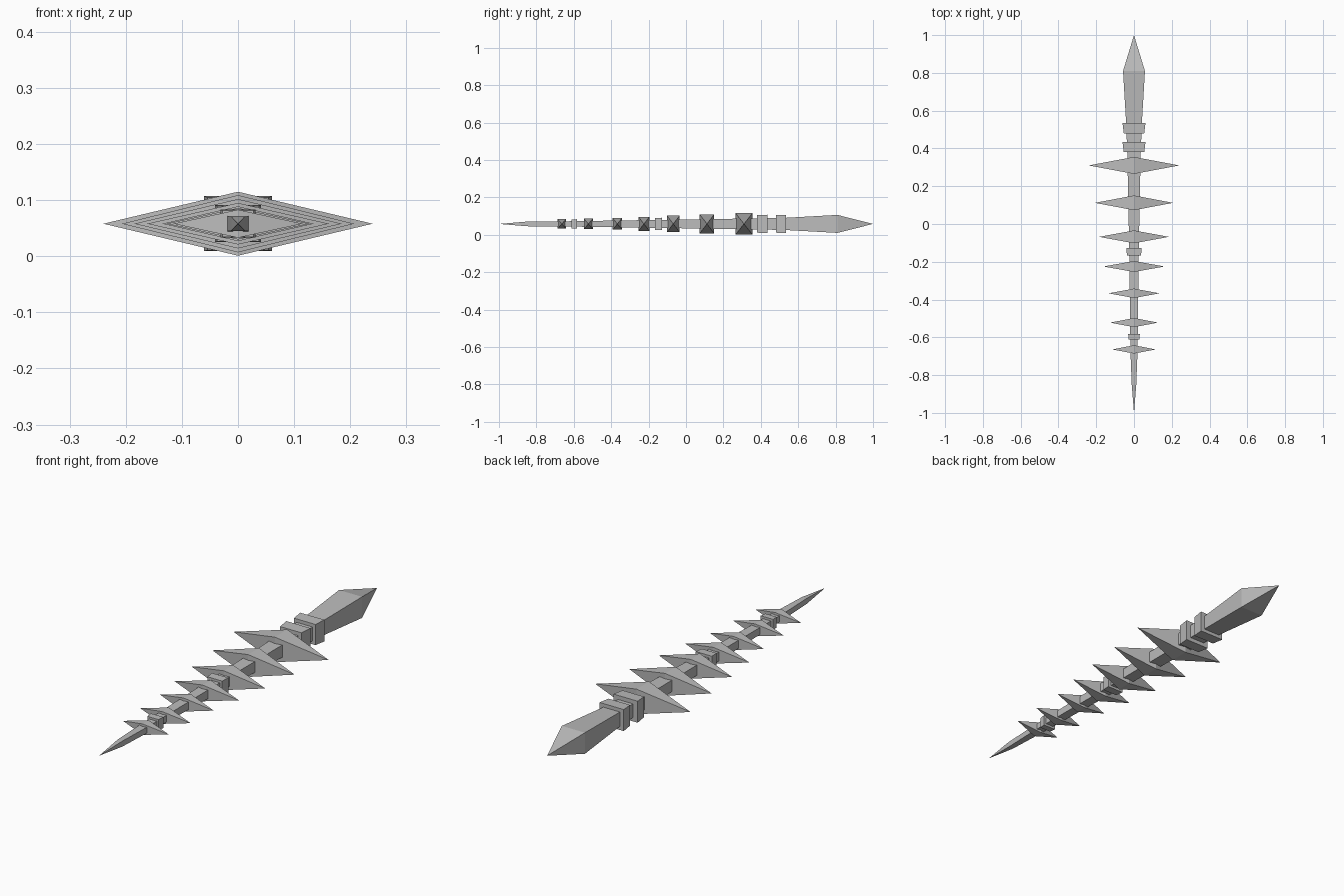
import bpy, bmesh

if "Cube" in bpy.data.objects:
    bpy.data.objects.remove(bpy.data.objects["Cube"])

AXIS_Z = 0.058
grey = bpy.data.materials.new("plain_grey")
grey.use_nodes = True
colour = (0.5, 0.5, 0.5, 1)
grey.diffuse_color = colour
grey.node_tree.nodes["Principled BSDF"].inputs["Base Color"].default_value = colour


def finish(bm, name):
    bmesh.ops.recalc_face_normals(bm, faces=bm.faces)
    mesh = bpy.data.meshes.new(name)
    bm.to_mesh(mesh)
    bm.free()
    mesh.materials.append(grey)
    obj = bpy.data.objects.new(name, mesh)
    obj.location.z = AXIS_Z
    bpy.context.collection.objects.link(obj)


def loft(name, sections):
    """Join rectangular sections (y, half width, half height); zero width is a point."""
    bm = bmesh.new()
    rings = []
    for y, w, h in sections:
        if w == 0:
            rings.append([bm.verts.new((0, y, 0))] * 4)
        else:
            rings.append([bm.verts.new((sx * w, y, sz * h))
                          for sx, sz in ((-1, -1), (1, -1), (1, 1), (-1, 1))])
    for a, b in zip(rings, rings[1:]):
        for i in range(4):
            j = (i + 1) % 4
            bm.faces.new(list(dict.fromkeys((a[i], a[j], b[j], b[i]))))
    for ring in (rings[0], rings[-1]):
        if len(set(ring)) == 4:
            bm.faces.new(ring)
    finish(bm, name)


def spike(name, y, reach, depth, height):
    """Double pyramid pointing left and right."""
    bm = bmesh.new()
    tips = [bm.verts.new((s * reach, y, 0)) for s in (-1, 1)]
    ring = [bm.verts.new((0, y + sy * depth, sz * height))
            for sy, sz in ((-1, -1), (1, -1), (1, 1), (-1, 1))]
    for tip in tips:
        for i in range(4):
            bm.faces.new((tip, ring[i], ring[(i + 1) % 4]))
    finish(bm, name)


# Long tapering shaft with a pointed front end
loft("shaft", [(-1, 0, 0), (-0.85, 0.012, 0.0125), (-0.67, 0.019, 0.0135),
               (-0.1, 0.026, 0.022), (0.4, 0.036, 0.03)])

# Flared blade at the back
loft("blade", [(0.36, 0.035, 0.029), (0.54, 0.042, 0.033),
               (0.81, 0.058, 0.048), (1, 0, 0)])

# Collars: front y, back y, front half width, back half width, half height
collars = [(0.48, 0.535, 0.054, 0.061, 0.049), (0.38, 0.435, 0.054, 0.061, 0.049),
           (-0.167, -0.128, 0.037, 0.041, 0.033), (-0.612, -0.582, 0.028, 0.031, 0.025)]
for n, (y0, y1, w0, w1, h) in enumerate(collars, 1):
    loft(f"collar_{n}", [(y0, w0, h * 0.96), (y1, w1, h)])

# Side spikes shrinking towards the front: y, reach, half depth, half height
spikes = [(0.31, 0.24, 0.045, 0.057), (0.112, 0.207, 0.039, 0.051),
          (-0.068, 0.185, 0.034, 0.044), (-0.225, 0.162, 0.029, 0.037),
          (-0.367, 0.135, 0.025, 0.031), (-0.522, 0.127, 0.024, 0.028),
          (-0.664, 0.115, 0.022, 0.025)]
for n, (y, reach, depth, height) in enumerate(spikes, 1):
    spike(f"spike_{n}", y, reach, depth, height)
